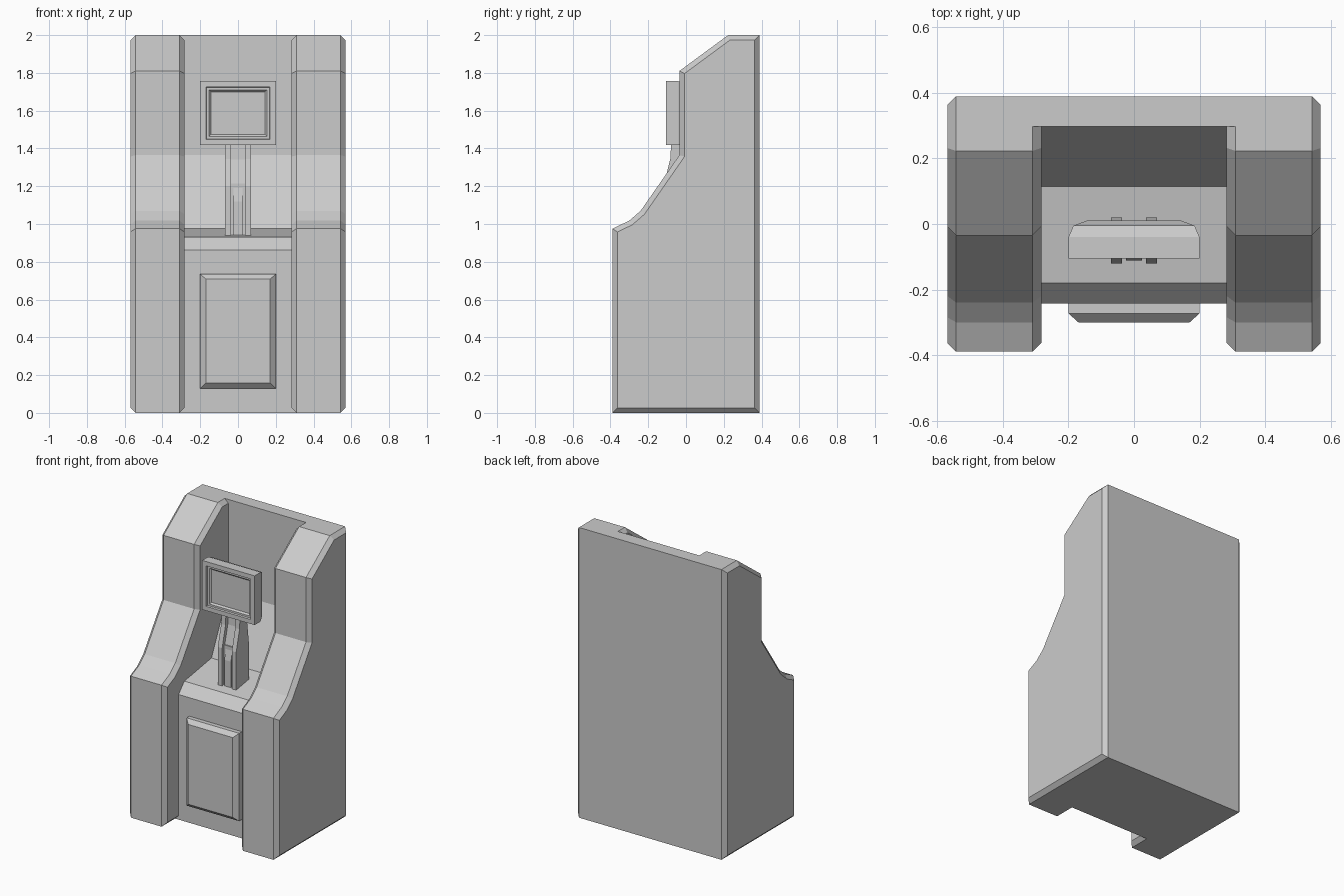
import bpy, bmesh
from mathutils import Vector

if "Cube" in bpy.data.objects:
    bpy.data.objects.remove(bpy.data.objects["Cube"])


def loft(name, rings, mirror=False):
    """Skin a closed solid through rings that share a vertex count."""
    bm = bmesh.new()
    loops = [[bm.verts.new(p) for p in ring] for ring in rings]
    n = len(loops[0])
    for a, b in zip(loops, loops[1:]):
        for i in range(n):
            j = (i + 1) % n
            bm.faces.new((a[i], a[j], b[j], b[i]))
    bm.faces.new(loops[0])
    bm.faces.new(loops[-1])
    bmesh.ops.recalc_face_normals(bm, faces=bm.faces)
    mesh = bpy.data.meshes.new(name)
    bm.to_mesh(mesh)
    bm.free()
    obj = bpy.data.objects.new(name, mesh)
    bpy.context.collection.objects.link(obj)
    if mirror:
        obj.modifiers.new("mirror", 'MIRROR')
    return obj


def inset(profile, d):
    """Mitred inward offset of a clockwise (y, z) outline."""
    pts = [Vector(p) for p in profile]
    out = []
    for i, p in enumerate(pts):
        e1 = (p - pts[i - 1]).normalized()
        e2 = (pts[(i + 1) % len(pts)] - p).normalized()
        n1, n2 = Vector((e1.y, -e1.x)), Vector((e2.y, -e2.x))
        out.append(p + (n1 + n2) * d / (1 + n1.dot(n2)))
    return out


def at_x(x, profile):
    return [(x, p[0], p[1]) for p in profile]


def extrude(name, profile, x0, x1, mirror=False):
    return loft(name, [at_x(x0, profile), at_x(x1, profile)], mirror)


def rect(y, hx, z0, z1):
    return [(-hx, y, z0), (hx, y, z0), (hx, y, z1), (-hx, y, z1)]


# Side cabinets with bevelled outlines
side = [(-0.39, 0), (-0.39, 0.975), (-0.30, 1.018), (-0.24, 1.07),
        (-0.035, 1.365), (-0.035, 1.81), (0.223, 2.0), (0.39, 2.0), (0.39, 0)]
small = inset(side, 0.027)
loft("side_cabinet", [at_x(0.283, small), at_x(0.31, side),
                      at_x(0.543, side), at_x(0.57, small)], mirror=True)

# Recessed centre: front, bevelled shelf, sloped and upright back wall
centre = [(-0.243, 0), (-0.243, 0.862), (-0.18, 0.93), (0.115, 0.977),
          (0.298, 1.365), (0.298, 2.0), (0.39, 2.0), (0.39, 0)]
extrude("centre_body", centre, -0.31, 0.31)

# Raised door panel with bevelled rim
loft("door_panel", [rect(-0.23, 0.2, 0.13, 0.735), rect(-0.273, 0.2, 0.13, 0.735),
                    rect(-0.30, 0.17, 0.158, 0.708)])

# Monitor: tapered back, thick frame, stepped bezel and sunken screen
rings = [(0.01, 0.055), (-0.005, 0.015), (-0.04, 0), (-0.105, 0), (-0.105, 0.03),
         (-0.093, 0.033), (-0.093, 0.046), (-0.082, 0.056)]
loft("monitor", [rect(y, 0.2 - d, 1.417 + d, 1.756 - d) for y, d in rings])

# Stand: two bent rails with a recessed web and a front strip
rail = [(-0.12, 0.93), (-0.12, 1.2), (-0.083, 1.345), (-0.078, 1.44),
        (0.0, 1.44), (0.0, 1.36), (0.02, 1.2), (0.02, 0.93)]
extrude("stand_rail", rail, 0.037, 0.07, mirror=True)
web = inset(rail, 0.025)
web[0].y = web[-1].y = 0.93
web[3].y = web[4].y = 1.44
extrude("stand_web", web, -0.04, 0.04)
strip = [(-0.098, 0.93), (-0.098, 1.215), (-0.07, 1.215), (-0.07, 0.93)]
extrude("stand_block", strip, -0.038, 0.038)
strip = [(-0.112, 0.93), (-0.112, 1.12), (-0.098, 1.19), (-0.08, 1.19), (-0.08, 0.93)]
extrude("stand_strip", strip, -0.025, 0.025)
